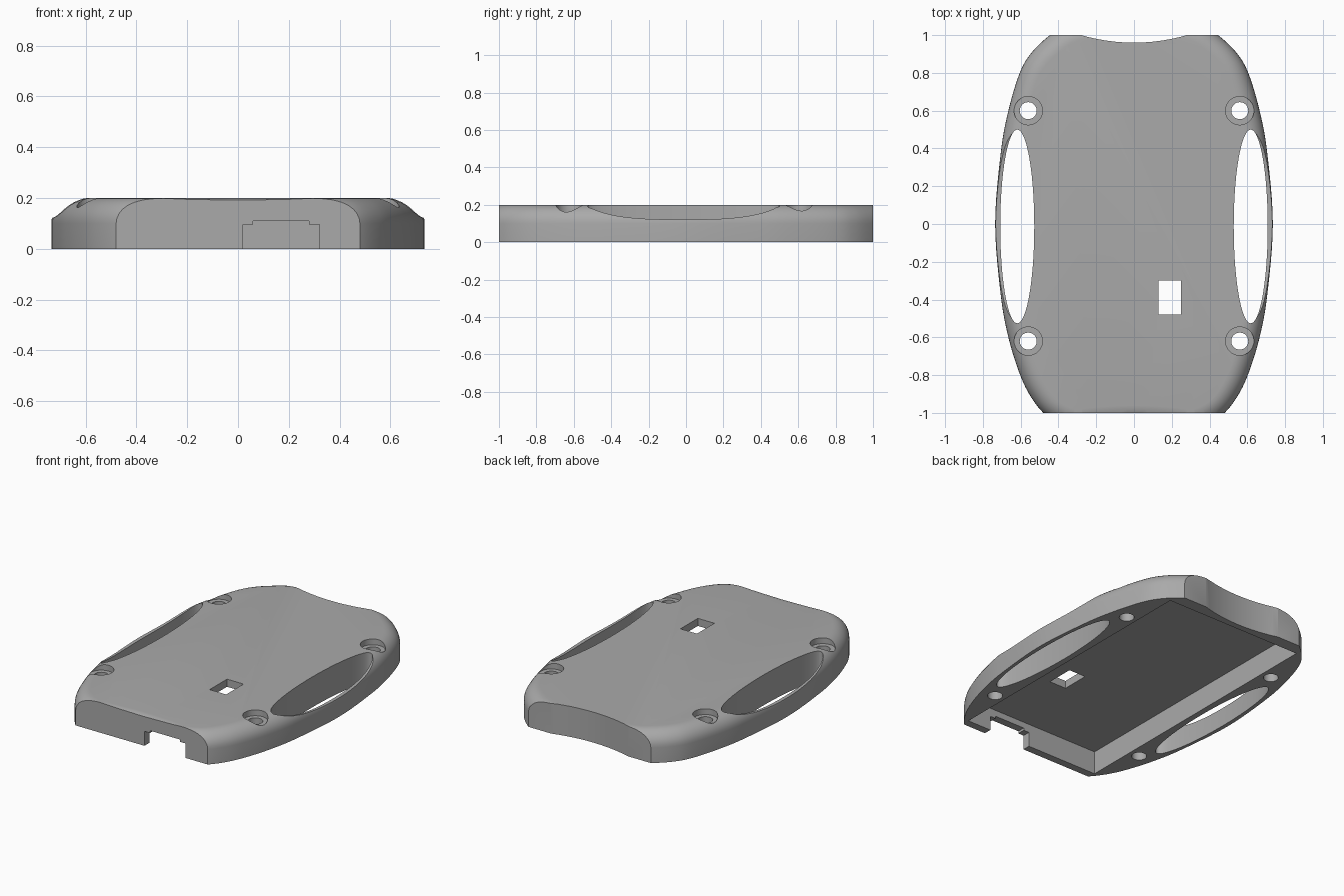
import bpy, bmesh
from math import sin, cos, pi
from mathutils import Vector

cube = bpy.data.objects.get("Cube")
if cube:
    bpy.data.objects.remove(cube, do_unlink=True)

HEIGHT, FILLET, STEPS = 0.2, 0.1, 8

grey = bpy.data.materials.new("plain_grey")
grey.use_nodes = True
tone = (0.4, 0.4, 0.4, 1)
grey.diffuse_color = tone
grey.node_tree.nodes["Principled BSDF"].inputs["Base Color"].default_value = tone


def smooth_loop(points, n=6):
    """Closed smooth curve through the points."""
    out, count = [], len(points)
    for i in range(count):
        a, b, c, d = (points[(i + k) % count] for k in (-1, 0, 1, 2))
        for s in range(n):
            t = s / n
            out.append(0.5 * (2 * b + (c - a) * t + (2 * a - 5 * b + 4 * c - d) * t ** 2
                              + (3 * b - a - 3 * c + d) * t ** 3))
    return out


def loft(name, rings):
    """Solid through rings of 3D points, capped at both ends."""
    bm = bmesh.new()
    loops = [[bm.verts.new(p) for p in ring] for ring in rings]
    count = len(loops[0])
    for low, high in zip(loops, loops[1:]):
        for i in range(count):
            j = (i + 1) % count
            bm.faces.new((low[i], low[j], high[j], high[i]))
    bm.faces.new(loops[0][::-1])
    bm.faces.new(loops[-1])
    bmesh.ops.recalc_face_normals(bm, faces=bm.faces)
    mesh = bpy.data.meshes.new(name)
    bm.to_mesh(mesh)
    bm.free()
    obj = bpy.data.objects.new(name, mesh)
    bpy.context.collection.objects.link(obj)
    mesh.materials.append(grey)
    return obj


# Body: outline with a rounded upper edge
half = [(0.2, -1.07), (0.3, -1.083), (0.39, -1.06), (0.48, -1), (0.555, -0.9), (0.61, -0.78),
        (0.665, -0.6), (0.705, -0.38), (0.735, 0), (0.705, 0.38), (0.665, 0.6),
        (0.605, 0.8), (0.54, 0.91), (0.445, 1), (0.35, 1.06), (0.2, 1.1)]
points = [Vector((0, -1.06))] + [Vector(p) for p in half] + [Vector((0, 1.11))]
points += [Vector((-x, y)) for x, y in reversed(half)]
outline = smooth_loop(points)
normals = []
for i, p in enumerate(outline):
    d = (outline[(i + 1) % len(outline)] - outline[i - 1]).normalized()
    normals.append(Vector((-d.y, d.x)))
rings = [[(p.x, p.y, 0) for p in outline]]
for s in range(STEPS + 1):
    a = pi / 2 * s / STEPS
    inset, z = FILLET * (1 - cos(a)), HEIGHT - FILLET * (1 - sin(a))
    rings.append([(*(p + n * inset), z) for p, n in zip(outline, normals)])
body = loft("case_shell", rings)


def cut(cutter):
    mod = body.modifiers.new("cut", "BOOLEAN")
    mod.operation, mod.solver, mod.object = "DIFFERENCE", "EXACT", cutter
    cutter.hide_render = True
    bpy.context.view_layer.objects.active = body
    bpy.ops.object.modifier_apply(modifier=mod.name)
    bpy.data.objects.remove(cutter, do_unlink=True)


def cut_box(x0, x1, y0, y1, z0, z1):
    cut(loft("box_cutter", [[(x0, y0, z), (x1, y0, z), (x1, y1, z), (x0, y1, z)]
                            for z in (z0, z1)]))


def cut_round(x, y, rx, ry, z0, z1, n=48):
    cut(loft("round_cutter", [[(x + rx * cos(2 * pi * i / n), y + ry * sin(2 * pi * i / n), z)
                               for i in range(n)] for z in (z0, z1)]))


# Flat front and back ends, with a shallow scoop at the back
cut_box(-1, 1, -2, -1, -1, 1)
cut_box(-1, 1, 1, 2, -1, 1)
cut_round(0, 1.96, 1, 1, -1, 1, 128)

# Hollow underside, top window and stepped front port
cut_box(-0.49, 0.49, -0.95, 0.92, -1, 0.15)
cut_box(0.13, 0.25, -0.48, -0.30, -1, 1)
cut_box(0.02, 0.32, -1.1, -0.93, -1, 0.095)
cut_box(0.06, 0.28, -1.1, -0.93, -1, 0.11)

for side in (-1, 1):
    # Lowered outer rim beside the strap slot
    dip = []
    for i in range(33):
        t = i / 16 - 1
        dip.append((0.52 * t - 0.015, 0.205 - 0.083 * (1 - abs(t) ** 3) ** 0.7))
    dip += [(0.505, 0.4), (-0.535, 0.4)]
    cut(loft("rim_cutter", [[(side * x, y, z) for y, z in dip] for x in (0.615, 1)]))
    # Strap slot
    cut_round(side * 0.618, -0.013, 0.09, 0.513, -1, 1, 80)
    # Screw holes with countersunk seats
    for y in (0.6, -0.62):
        cut_round(side * 0.56, y, 0.045, 0.045, -1, 1, 32)
        cut_round(side * 0.56, y, 0.075, 0.075, 0.162, 1, 40)

bpy.ops.object.select_all(action="DESELECT")
body.select_set(True)
bpy.context.view_layer.objects.active = body
bpy.ops.object.shade_smooth_by_angle(angle=0.6)
